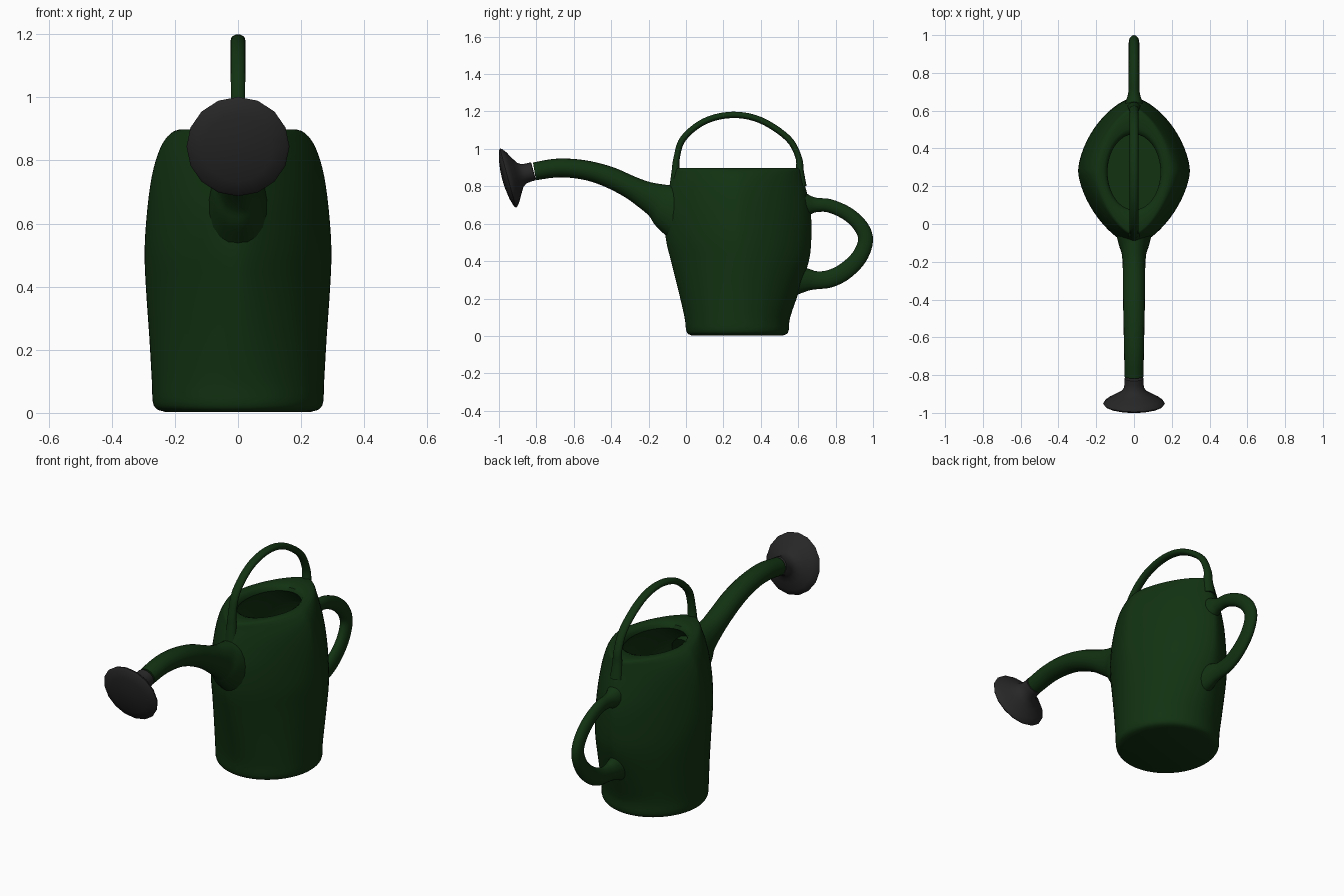
import bpy, bmesh, math
from mathutils import Vector


def material(name, color):
    m = bpy.data.materials.new(name)
    m.diffuse_color = (*color, 1)
    return m


GREEN = material("dark_green", (0.006, 0.032, 0.006))
BLACK = material("charcoal", (0.02, 0.02, 0.02))


def spline(points, steps):
    """Catmull-Rom interpolation of tuples of any length."""
    pts = [Vector(p) for p in points]
    pts = [2 * pts[0] - pts[1]] + pts + [2 * pts[-1] - pts[-2]]
    out = []
    for i in range(1, len(pts) - 2):
        a, b, c, d = pts[i - 1:i + 3]
        for s in range(steps):
            t = s / steps
            out.append(0.5 * (2 * b + (c - a) * t + (2 * a - 5 * b + 4 * c - d) * t * t
                              + (3 * b - a - 3 * c + d) * t ** 3))
    return out + [pts[-2]]


def skin(name, rings, mat, angle=40):
    """Bridge equal-sized rings of points and cap both ends."""
    bm = bmesh.new()
    loops = [[bm.verts.new(p) for p in ring] for ring in rings]
    n = len(loops[0])
    for a, b in zip(loops, loops[1:]):
        for i in range(n):
            bm.faces.new((a[i], a[(i + 1) % n], b[(i + 1) % n], b[i]))
    bm.faces.new(loops[0])
    bm.faces.new(loops[-1])
    bmesh.ops.recalc_face_normals(bm, faces=bm.faces)
    me = bpy.data.meshes.new(name)
    bm.to_mesh(me)
    bm.free()
    ob = bpy.data.objects.new(name, me)
    bpy.context.collection.objects.link(ob)
    me.materials.append(mat)
    bpy.ops.object.select_all(action='DESELECT')
    ob.select_set(True)
    bpy.context.view_layer.objects.active = ob
    bpy.ops.object.shade_smooth_by_angle(angle=math.radians(angle))
    return ob


def tube(name, path, mat, sides=20, steps=5):
    """Sweep an ellipse along (y, z, half width in x, half thickness)."""
    pts = spline(path, steps)
    rings = []
    for i, (y, z, rx, rn) in enumerate(pts):
        a, b = pts[max(i - 1, 0)], pts[min(i + 1, len(pts) - 1)]
        d = Vector((0, b[0] - a[0], b[1] - a[1])).normalized()
        nrm = Vector((0, -d.z, d.y))
        angles = [2 * math.pi * k / sides for k in range(sides)]
        rings.append([Vector((rx * math.cos(t), y, z)) + nrm * rn * math.sin(t) for t in angles])
    return skin(name, rings, mat)


def oval(z, ax, y0, y1, p, n=64):
    """Horizontal superellipse ring; p below 2 gives pointed ends."""
    ring = []
    for k in range(n):
        t = 2 * math.pi * k / n
        c, s = math.cos(t), math.sin(t)
        ring.append((ax * math.copysign(abs(c) ** (2 / p), c),
                     (y0 + y1) / 2 + (y1 - y0) / 2 * math.copysign(abs(s) ** (2 / p), s), z))
    return ring


# Body: outer wall (z, half width, front y, back y, roundness)
outer = [(0.003, 0.23, 0.03, 0.52, 2), (0.012, 0.257, 0.01, 0.54, 2), (0.035, 0.27, 0.0, 0.55, 2),
         (0.1, 0.273, -0.008, 0.557, 1.95), (0.24, 0.281, -0.04, 0.605, 1.8),
         (0.4, 0.292, -0.08, 0.657, 1.65), (0.52, 0.296, -0.108, 0.67, 1.57),
         (0.65, 0.287, -0.115, 0.668, 1.52), (0.75, 0.273, -0.1, 0.65, 1.5),
         (0.82, 0.254, -0.082, 0.632, 1.5), (0.865, 0.232, -0.068, 0.622, 1.5),
         (0.89, 0.207, -0.06, 0.615, 1.55), (0.898, 0.185, -0.048, 0.602, 1.6)]
# Body: top surface, filler opening and hollow inside
inner = [(0.895, 0.16, 0.04, 0.51, 1.85), (0.885, 0.145, 0.068, 0.482, 2),
         (0.865, 0.14, 0.075, 0.475, 2), (0.84, 0.16, 0.04, 0.51, 1.9),
         (0.75, 0.24, -0.05, 0.60, 1.6), (0.5, 0.265, -0.07, 0.635, 1.6),
         (0.04, 0.24, 0.03, 0.52, 2)]
body_rings = [oval(*r) for r in spline(outer, 3)] + [oval(*r) for r in inner]
skin("body", body_rings, GREEN, 50)

# Spout, flaring into the body
tube("spout", [(-0.03, 0.66, 0.10, 0.15), (-0.10, 0.695, 0.082, 0.125), (-0.15, 0.722, 0.066, 0.096),
               (-0.22, 0.755, 0.06, 0.074), (-0.30, 0.797, 0.059, 0.061), (-0.40, 0.845, 0.058, 0.057),
               (-0.50, 0.878, 0.056, 0.053), (-0.60, 0.895, 0.054, 0.051), (-0.70, 0.897, 0.052, 0.05),
               (-0.81, 0.880, 0.05, 0.048)], GREEN)

# Carrying handle arching over the top
tube("top_handle", [(-0.058, 0.80, 0.034, 0.03), (-0.055, 0.88, 0.028, 0.022), (-0.050, 0.95, 0.023, 0.017),
                    (-0.015, 1.055, 0.023, 0.017), (0.10, 1.148, 0.023, 0.017), (0.25, 1.182, 0.023, 0.017),
                    (0.40, 1.153, 0.023, 0.017), (0.545, 1.057, 0.023, 0.017), (0.602, 0.955, 0.023, 0.017),
                    (0.608, 0.88, 0.028, 0.022), (0.615, 0.80, 0.036, 0.03)], GREEN)

# Pouring handle at the back
tube("back_handle", [(0.61, 0.70, 0.06, 0.085), (0.66, 0.70, 0.04, 0.053), (0.70, 0.70, 0.03, 0.038),
                     (0.77, 0.695, 0.028, 0.036), (0.865, 0.652, 0.028, 0.037), (0.935, 0.585, 0.028, 0.039),
                     (0.960, 0.51, 0.028, 0.04), (0.925, 0.42, 0.028, 0.043), (0.85, 0.346, 0.028, 0.046),
                     (0.77, 0.306, 0.028, 0.047), (0.70, 0.298, 0.03, 0.048), (0.65, 0.30, 0.04, 0.06),
                     (0.58, 0.30, 0.06, 0.085)], GREEN)

# Sprinkler rose: turned profile (distance along axis, radius), tilted downward
start = Vector((0, -0.815, 0.881))
axis = Vector((0, -0.965, -0.262)).normalized()
up = Vector((0, axis.z, -axis.y))
profile = [(0, 0.045), (0.003, 0.05), (0.03, 0.05), (0.055, 0.054), (0.075, 0.068), (0.093, 0.098),
           (0.115, 0.137), (0.133, 0.16), (0.142, 0.163), (0.15, 0.155), (0.163, 0.11), (0.171, 0.05),
           (0.173, 0.012)]
sides = 16
rose_rings = [[start + axis * d + r * (Vector((1, 0, 0)) * math.cos(2 * math.pi * k / sides)
                                       + up * math.sin(2 * math.pi * k / sides))
               for k in range(sides)] for d, r in profile]
skin("sprinkler_rose", rose_rings, BLACK, 45)
